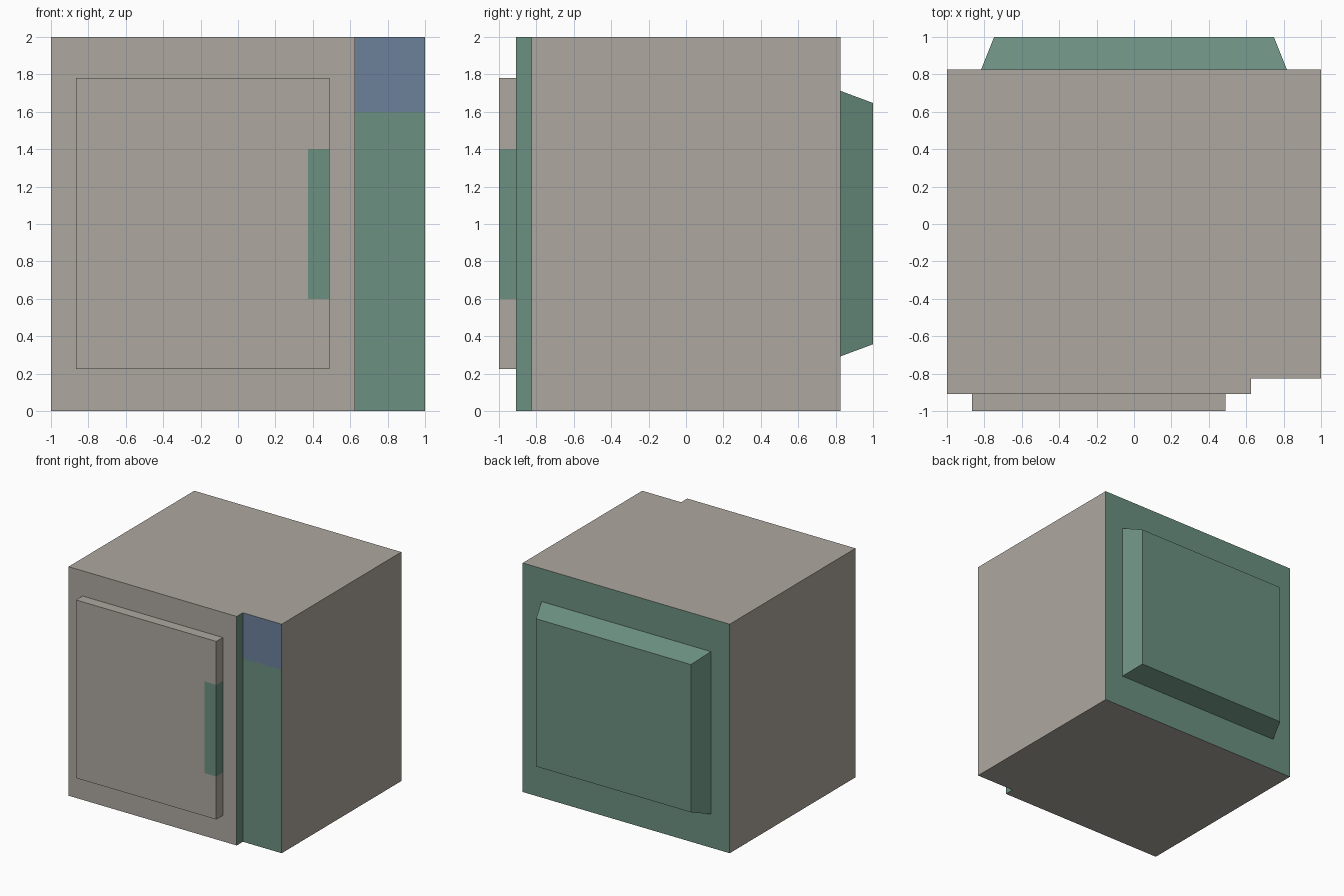
import bpy, bmesh
from mathutils import Vector

if "Cube" in bpy.data.objects:
    bpy.data.objects.remove(bpy.data.objects["Cube"])


def material(name, rgb):
    m = bpy.data.materials.new(name)
    m.diffuse_color = (*rgb, 1)
    m.use_nodes = True
    m.node_tree.nodes["Principled BSDF"].inputs["Base Color"].default_value = m.diffuse_color
    return m


green = material("green", (0.15, 0.28, 0.22))
blue = material("blue", (0.15, 0.22, 0.33))
grey = material("grey", (0.42, 0.39, 0.35))


def finish(bm, name, mats):
    bmesh.ops.recalc_face_normals(bm, faces=bm.faces)
    mesh = bpy.data.meshes.new(name)
    bm.to_mesh(mesh)
    bm.free()
    for m in mats:
        mesh.materials.append(m)
    obj = bpy.data.objects.new(name, mesh)
    bpy.context.collection.objects.link(obj)
    return obj


def extrude(points, offset):
    bm = bmesh.new()
    base = bm.faces.new([bm.verts.new(p) for p in points])
    ext = bmesh.ops.extrude_face_region(bm, geom=[base], use_keep_orig=True)
    top = [v for v in ext["geom"] if isinstance(v, bmesh.types.BMVert)]
    bmesh.ops.translate(bm, vec=Vector(offset), verts=top)
    bmesh.ops.recalc_face_normals(bm, faces=bm.faces)
    return bm, top


def cut(bm, faces, co, normal):
    geom = list({g for f in faces for g in (f, *f.edges, *f.verts)})
    bmesh.ops.bisect_plane(bm, geom=geom, plane_co=co, plane_no=normal)


# Cabinet: stepped plan with a recessed control strip at the front right
plan = [(-1, -0.91), (0.625, -0.91), (0.625, -0.825),
        (1, -0.825), (1, 0.825), (-1, 0.825)]
bm, _ = extrude([(x, y, 0) for x, y in plan], (0, 0, 2))
strip = [f for f in bm.faces if abs(f.calc_center_median().y + 0.825) < 1e-4]
cut(bm, strip, (0, 0, 1.6), (0, 0, 1))
for f in bm.faces:
    c = f.calc_center_median()
    if abs(c.y + 0.825) < 1e-4:
        f.material_index = 2 if c.z > 1.6 else 1
    elif c.y > 0.82 or abs(c.x - 0.625) < 1e-4:
        f.material_index = 1
finish(bm, "cabinet", [grey, green, blue])

# Door: raised panel with a coloured grip on its right edge
bm, _ = extrude([(-0.865, -0.91, 0.225), (0.49, -0.91, 0.225),
                 (0.49, -0.91, 1.78), (-0.865, -0.91, 1.78)], (0, -0.09, 0))
for co, no in (((0.375, 0, 0), (1, 0, 0)),
               ((0, 0, 0.6), (0, 0, 1)), ((0, 0, 1.4), (0, 0, 1))):
    cut(bm, bm.faces[:], co, no)
for f in bm.faces:
    c = f.calc_center_median()
    f.material_index = int(c.x > 0.375 and 0.6 < c.z < 1.4)
finish(bm, "door", [grey, green])

# Rear housing: tapered bulge on the back
bm, outer = extrude([(-0.818, 0.825, 0.292), (0.818, 0.825, 0.292),
                     (0.818, 0.825, 1.712), (-0.818, 0.825, 1.712)],
                    (0, 0.175, 0))
for v in outer:
    v.co.x *= 0.748 / 0.818
    v.co.z = 1.002 + (v.co.z - 1.002) * 0.645 / 0.71
finish(bm, "rear_housing", [green])
